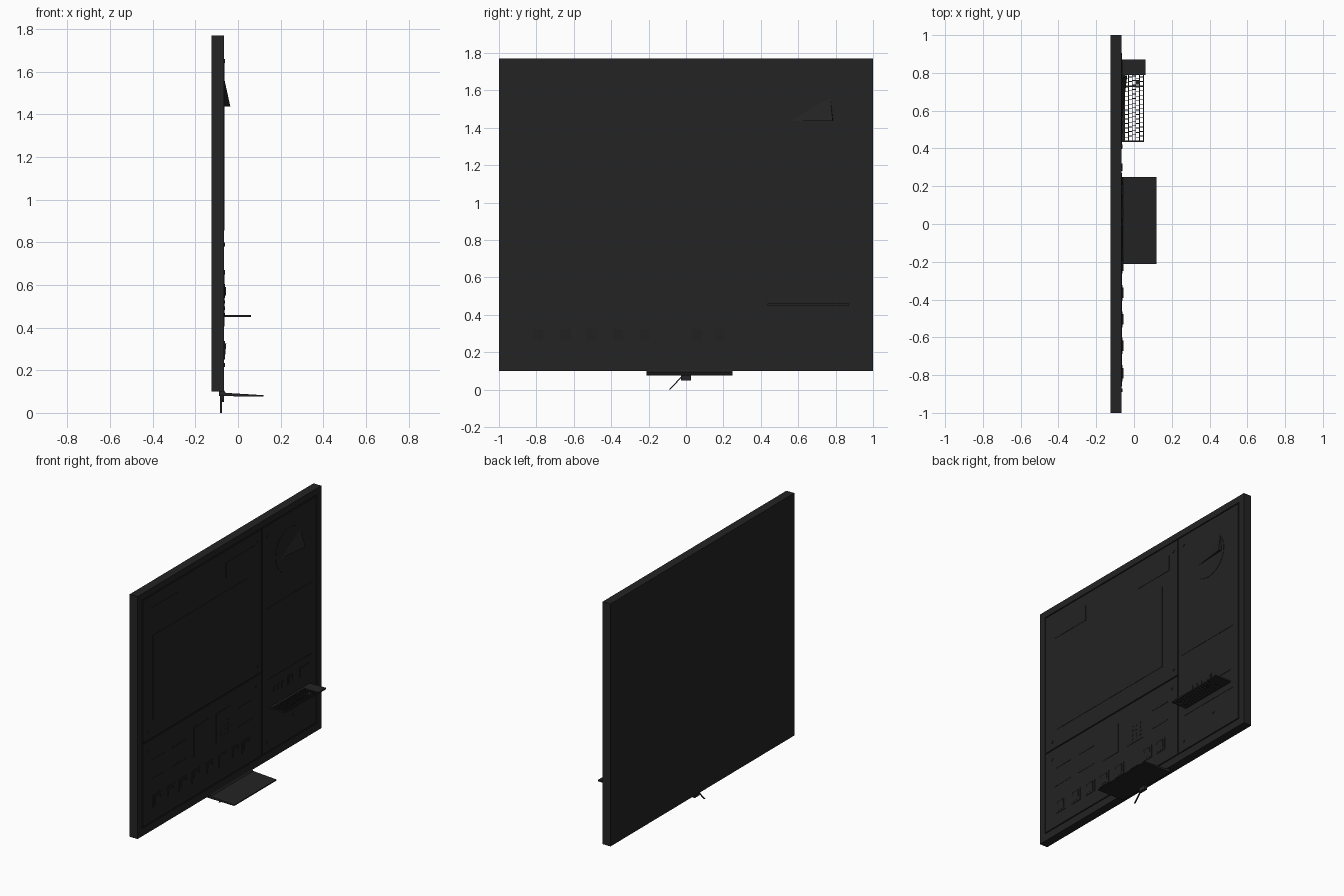
import bpy, bmesh, math
from mathutils import Vector

if "Cube" in bpy.data.objects:
    bpy.data.objects.remove(bpy.data.objects["Cube"])

black = bpy.data.materials.new("matte_black")
black.diffuse_color = (0.017, 0.017, 0.017, 1)
black.use_nodes = True
black.node_tree.nodes["Principled BSDF"].inputs["Base Color"].default_value = black.diffuse_color
FACE = -0.065  # x of the console's working face


def finish(name, bm):
    bmesh.ops.recalc_face_normals(bm, faces=bm.faces)
    me = bpy.data.meshes.new(name)
    bm.to_mesh(me)
    bm.free()
    me.materials.append(black)
    ob = bpy.data.objects.new(name, me)
    bpy.context.collection.objects.link(ob)
    return ob


def add_box(bm, x0, x1, y0, y1, z0, z1):
    vs = bmesh.ops.create_cube(bm, size=1)["verts"]
    for v in vs:
        v.co = Vector(((x0 + x1) / 2 + v.co.x * (x1 - x0),
                       (y0 + y1) / 2 + v.co.y * (y1 - y0),
                       (z0 + z1) / 2 + v.co.z * (z1 - z0)))


def boxes(name, items):
    bm = bmesh.new()
    for b in items:
        add_box(bm, *b)
    return finish(name, bm)


def plates(name, rects, h=0.002):
    """Thin plates on the face; each rect is y0, y1, z0, z1."""
    return boxes(name, [(FACE - 0.003, FACE + h, *r) for r in rects])


def discs(name, centres, r, h, n=16):
    bm = bmesh.new()
    for y, z in centres:
        vs = bmesh.ops.create_cone(bm, cap_ends=True, segments=n, radius1=r, radius2=r, depth=h + 0.003)["verts"]
        for v in vs:
            v.co = Vector((FACE + (h - 0.003) / 2 + v.co.z, y + v.co.x, z + v.co.y))
    return finish(name, bm)


def extrude_y(name, profile, y0, y1):
    bm = bmesh.new()
    f = bm.faces.new([bm.verts.new((x, y0, z)) for x, z in profile])
    new = bmesh.ops.extrude_face_region(bm, geom=[f])["geom"]
    bmesh.ops.translate(bm, vec=(0, y1 - y0, 0), verts=[g for g in new if isinstance(g, bmesh.types.BMVert)])
    return finish(name, bm)


# Body slab, raised border and three panels separated by grooves
boxes("console_body", [(-0.125, FACE - 0.006, -1, 1, 0.1, 1.77)])
X = (FACE - 0.008, FACE)
boxes("console_border", [(*X, -1, -0.95, 0.1, 1.77), (*X, 0.95, 1, 0.1, 1.77),
                         (*X, -0.95, 0.95, 0.1, 0.152), (*X, -0.95, 0.95, 1.725, 1.77)])
boxes("upper_panel", [(*X, -0.943, 0.351, 0.735, 1.718)])
boxes("lower_panel", [(*X, -0.943, 0.351, 0.159, 0.727)])
boxes("side_panel", [(*X, 0.359, 0.943, 0.159, 1.718)])

# Screens, label plates and slots
plates("main_screen", [(-0.83, 0.2, 0.86, 1.44)])
plates("label_plates", [(-0.86, -0.55, 1.53, 1.636), (-0.037, 0.27, 1.53, 1.636)])
plates("side_screen", [(0.396, 0.904, 0.856, 1.15)])
plates("reader_plates", [(-0.39, -0.23, 0.43, 0.636), (-0.144, 0.016, 0.43, 0.636)])
plates("slot_strips", [(y, y + 0.15, z, z + 0.006) for y in (-0.85, -0.62, 0.1) for z in (0.45, 0.58)])
plates("keyboard_plate", [(0.417, 0.893, 0.406, 0.658)])

# Keypad, screws and indicators
discs("keypad_buttons", [(y, z) for y in (-0.09, -0.052, -0.015) for z in (0.46, 0.49, 0.52, 0.55)], 0.008, 0.004, 10)
discs("panel_screws", [(-0.88, 0.79), (0.31, 0.79), (-0.88, 0.66), (0.29, 0.66), (0.41, 1.65),
                       (0.41, 0.225), (0.31, 1.65), (0.7, 0.31)], 0.01, 0.004)

# Bottom row of rocker switches and square buttons, each a bezel with a tilted rocker
rows = [-0.79, -0.645, -0.505, -0.365, -0.22, -0.07, 0.057, 0.182]
plates("switch_bezels", [(y - 0.043, y + 0.043, 0.25, 0.337) for y in rows], 0.003)
for y in rows[:5] + rows[6:]:
    extrude_y("rocker_switch", [(FACE, 0.262), (FACE + 0.004, 0.262), (FACE + 0.01, 0.325), (FACE, 0.325)],
              y - 0.028, y + 0.028)

# Controls above the keyboard
plates("keyboard_controls", [(0.476 + i * 0.043, 0.503 + i * 0.043, 0.55, 0.588) for i in range(3)]
       + [(0.63, 0.685, 0.54, 0.6), (0.76, 0.872, 0.54, 0.605)], 0.005)
boxes("control_knob", [(FACE, FACE + 0.009, 0.637, 0.678, 0.55, 0.59)])

# Round dial with a tilted wedge flap
discs("dial", [(0.652, 1.465)], 0.152, 0.002, 48)
bm = bmesh.new()
a, b, c, d = [bm.verts.new(p) for p in ((FACE, 0.54, 1.437), (FACE, 0.77, 1.57),
                                        (-0.036, 0.785, 1.437), (FACE, 0.785, 1.45))]
for f in ((a, b, c), (a, d, b), (a, c, d), (b, d, c)):
    bm.faces.new(f)
finish("dial_flap", bm)

# Open keyboard: rim, solid end block and a lattice of key gaps
Z = (0.45, 0.46)
lattice = [(FACE, -0.048, 0.435, 0.79, *Z), (0.048, 0.054, 0.435, 0.79, *Z),
           (FACE, 0.054, 0.435, 0.441, *Z), (FACE, 0.06, 0.79, 0.872, *Z),
           (0.008, 0.026, 0.738, 0.762, *Z)]
xs = [-0.048 + i * 0.096 / 5 for i in range(6)]
lattice += [(x - 0.0018, x + 0.0018, 0.44, 0.79, *Z) for x in xs[1:5]]
lattice.append((-0.048, 0.048, 0.726, 0.732, *Z))
for r in range(5):
    for k in range(14):
        y = 0.46 + k * 0.024 + (r % 3) * 0.006
        lattice.append((xs[r], xs[r + 1], y - 0.0018, y + 0.0018, *Z))
boxes("keyboard", lattice)

# Sloping shelf under the console, with bracket and thin stay
extrude_y("shelf", [(-0.088, 0.102), (-0.066, 0.107), (-0.058, 0.094), (0.12, 0.083), (0.12, 0.076), (-0.088, 0.079)],
          -0.212, 0.248)
boxes("shelf_bracket", [(-0.085, -0.066, -0.028, 0.026, 0.05, 0.085)])
bm = bmesh.new()
t = 0.004
ring = []
for y, z in ((-0.088, 0.0), (-0.015, 0.078)):
    ring.append([bm.verts.new((-0.08 + dx, y + dy, z)) for dx, dy in ((-t, -t), (t, -t), (t, t), (-t, t))])
bm.faces.new(ring[0])
bm.faces.new(ring[1])
for i in range(4):
    j = (i + 1) % 4
    bm.faces.new((ring[0][i], ring[0][j], ring[1][j], ring[1][i]))
finish("shelf_stay", bm)
